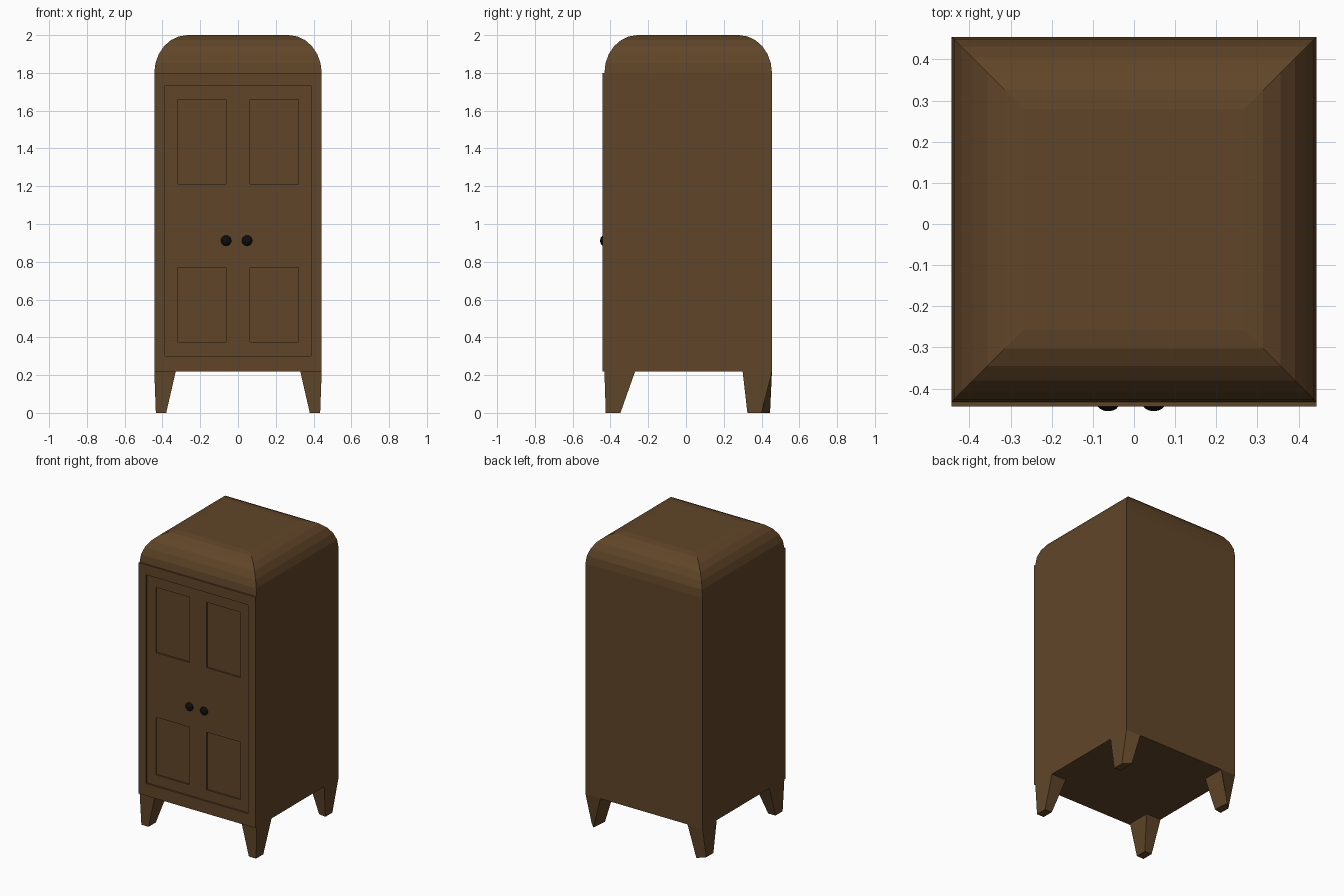
import bpy, bmesh, math

if "Cube" in bpy.data.objects:
    bpy.data.objects.remove(bpy.data.objects["Cube"])

W, YF, YB = 0.443, -0.432, 0.455      # half width, carcass front, carcass back
Z0, Z1 = 0.218, 1.80                  # underside, start of the rounded top


def material(name, rgb):
    m = bpy.data.materials.new(name)
    m.diffuse_color = (*rgb, 1)
    m.use_nodes = True
    m.node_tree.nodes["Principled BSDF"].inputs["Base Color"].default_value = m.diffuse_color
    return m


wood = material("brown_wood", (0.118, 0.060, 0.022))
black = material("black_knob", (0.004, 0.004, 0.004))


def finish(name, bm, mat):
    bmesh.ops.recalc_face_normals(bm, faces=bm.faces)
    me = bpy.data.meshes.new(name)
    bm.to_mesh(me)
    bm.free()
    ob = bpy.data.objects.new(name, me)
    bpy.context.collection.objects.link(ob)
    me.materials.append(mat)
    return ob


def loft(bm, rings):
    """Bridge matching closed rings and cap both ends."""
    vs = [[bm.verts.new(p) for p in r] for r in rings]
    n = len(vs[0])
    for a, b in zip(vs, vs[1:]):
        for i in range(n):
            j = (i + 1) % n
            bm.faces.new((a[i], a[j], b[j], b[i]))
    bm.faces.new(vs[0][::-1])
    bm.faces.new(vs[-1])


def rect(x0, x1, y0, y1, z):
    return [(x0, y0, z), (x1, y0, z), (x1, y1, z), (x0, y1, z)]


def box(bm, x0, x1, y0, y1, z0, z1):
    loft(bm, [rect(x0, x1, y0, y1, z0), rect(x0, x1, y0, y1, z1)])


# Carcass with a faceted, mitred dome top
bm = bmesh.new()
rings = [rect(-W, W, YF, YB, Z0)]
for i in range(7):
    t = math.radians(15 * i)
    d = 0.175 * (1 - math.cos(t))
    rings.append(rect(-W + d, W - d, YF + d, YB - d, Z1 + 0.2 * math.sin(t)))
loft(bm, rings)
cabinet = finish("cabinet_body", bm, wood)

# Four recessed door panels
bm = bmesh.new()
for x0, x1 in ((-0.321, -0.064), (0.064, 0.321)):
    for z0, z1 in ((0.375, 0.77), (1.212, 1.66)):
        box(bm, x0, x1, YF - 0.05, YF + 0.01, z0, z1)
cutter = finish("panel_cutter", bm, wood)
cutter.hide_render = True
mod = cabinet.modifiers.new("panels", 'BOOLEAN')
mod.operation = 'DIFFERENCE'
mod.solver = 'EXACT'
mod.object = cutter
bpy.context.view_layer.objects.active = cabinet
bpy.ops.object.modifier_apply(modifier="panels")
bpy.data.objects.remove(cutter)

# Raised frame around the doors: an outer and an inner rectangle, extruded
bm = bmesh.new()
outer = [(-W, Z0), (W, Z0), (W, Z1), (-W, Z1)]
inner = [(-0.386, 0.302), (0.386, 0.302), (0.386, 1.732), (-0.386, 1.732)]
loops = [[bm.verts.new((x, y, z)) for x, z in pts]
         for pts, y in ((outer, YF), (outer, -0.443), (inner, -0.443), (inner, YF))]
for k in range(4):
    a, b = loops[k], loops[(k + 1) % 4]
    for i in range(4):
        j = (i + 1) % 4
        bm.faces.new((a[i], a[j], b[j], b[i]))
finish("door_frame", bm, wood)

# Tapered legs, mirrored left to right; back feet are slightly skewed
legs = {
    "front": (rect(0.33, W, -0.432, -0.27, Z0),
              [(0.38, -0.425, 0), (0.435, -0.425, 0), (0.435, -0.347, 0), (0.38, -0.347, 0)]),
    "back": (rect(0.33, W, 0.30, YB, Z0),
             [(0.38, 0.335, 0), (0.435, 0.325, 0), (0.435, 0.40, 0), (0.39, 0.445, 0)]),
}
for name, (top, foot) in legs.items():
    for side, s in (("left", -1), ("right", 1)):
        bm = bmesh.new()
        loft(bm, [[(s * x, y, z) for x, y, z in r] for r in (foot, top)])
        finish(f"{name}_{side}_leg", bm, wood)

# Flattened round knobs
for side, x in (("left", -0.063), ("right", 0.048)):
    bm = bmesh.new()
    bmesh.ops.create_uvsphere(bm, u_segments=16, v_segments=8, radius=1)
    for v in bm.verts:
        a, b, c = v.co
        v.co = (x + 0.028 * a, -0.435 - 0.02 * c, 0.912 + 0.028 * b)
    finish(f"{side}_knob", bm, black)
